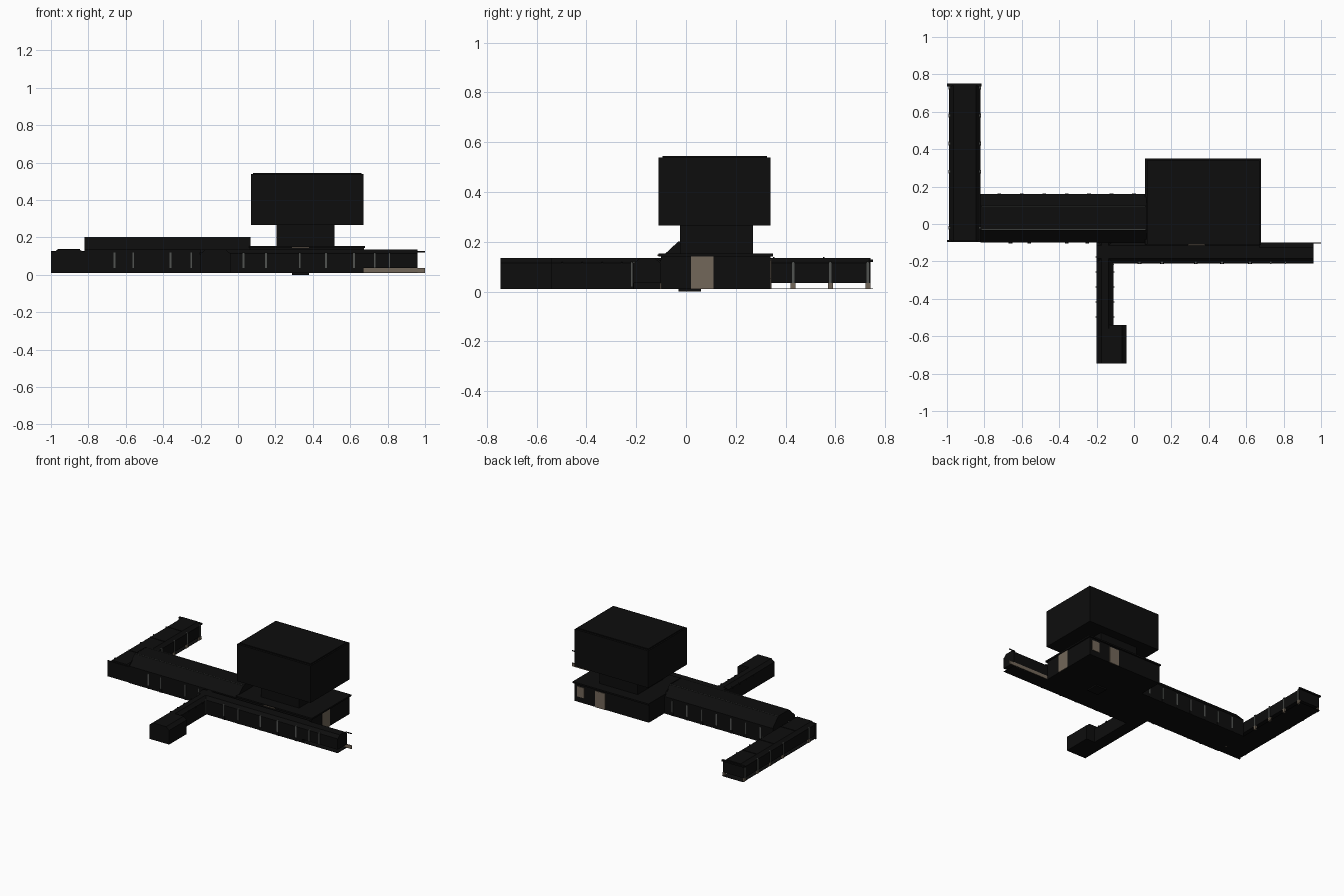
import bpy
import bmesh

cube = bpy.data.objects.get("Cube")
if cube:
    bpy.data.objects.remove(cube, do_unlink=True)


def material(name, rgb):
    m = bpy.data.materials.new(name)
    m.use_nodes = True
    m.diffuse_color = (*rgb, 1)
    m.node_tree.nodes["Principled BSDF"].inputs["Base Color"].default_value = (*rgb, 1)
    return m


black = material("black cladding", (0.004, 0.004, 0.004))
tan = material("tan panel", (0.17, 0.135, 0.1))
grey = material("grey metal", (0.08, 0.085, 0.08))


def finish(name, bm, mat):
    bmesh.ops.recalc_face_normals(bm, faces=bm.faces)
    me = bpy.data.meshes.new(name)
    bm.to_mesh(me)
    bm.free()
    me.materials.append(mat)
    ob = bpy.data.objects.new(name, me)
    bpy.context.collection.objects.link(ob)
    return ob


def box(name, x, y, z, mat=black):
    bm = bmesh.new()
    bmesh.ops.create_cube(bm, size=1)
    for v in bm.verts:
        v.co = [lim[0] if c < 0 else lim[1] for c, lim in zip(v.co, (x, y, z))]
    return finish(name, bm, mat)


def prism(name, profile, start, end, axis, mat=black):
    """Extrude a (side, height) profile along x or y."""
    bm = bmesh.new()
    put = (lambda a, u, z: (a, u, z)) if axis == "x" else (lambda a, u, z: (u, a, z))
    rings = [[bm.verts.new(put(a, u, z)) for u, z in profile] for a in (start, end)]
    bm.faces.new(rings[0])
    bm.faces.new(rings[1])
    n = len(profile)
    for i in range(n):
        j = (i + 1) % n
        bm.faces.new((rings[0][i], rings[0][j], rings[1][j], rings[1][i]))
    return finish(name, bm, mat)


FLOOR, SILL, EAVE, ROOF = 0.01, 0.035, 0.115, 0.135


def corridor(name, lo, hi, start, end, axis, bottom=FLOOR):
    profile = [(lo, bottom), (hi, bottom), (hi, EAVE), (hi - 0.01, EAVE + 0.006),
               (hi - 0.025, ROOF), (lo + 0.025, ROOF), (lo + 0.01, EAVE + 0.006), (lo, EAVE)]
    prism(name, profile, start, end, axis)


def post(name, x, y, axis, side):
    """Thin wall post with a tan foot; side is the outward direction."""
    for part, half, z, mat in (("foot", 0.01, (FLOOR, SILL), tan),
                               ("shaft", 0.005, (SILL, 0.12), grey)):
        along, out = (-half, half), sorted((-0.01 * side, 0.003 * side))
        dx, dy = (along, out) if axis == "x" else (out, along)
        if part == "foot" and axis == "x" and x < 0.67:
            mat = black
        box(f"{name}_{part}", (x + dx[0], x + dx[1]), (y + dy[0], y + dy[1]), z, mat)


# West wing, raised above a thin floor
corridor("west_wing", -0.99, -0.82, -0.09, 0.74, "y", SILL)
box("west_wing_floor", (-0.99, -0.82), (-0.09, 0.75), (FLOOR, FLOOR + 0.002))
box("west_wing_south_wall", (-1, -0.82), (-0.095, -0.085), (FLOOR, 0.125))
for y in (-0.02, 0.28, 0.43, 0.58, 0.73):
    post("west_wing_inner_post", -0.82, y, "y", 1)
    post("west_wing_outer_post", -0.99, y, "y", -1)
for y in (0.1, 0.35, 0.55):
    box("west_wing_roof_rib", (-0.965, -0.845), (y, y + 0.006), (ROOF, ROOF + 0.003))
box("west_wing_eave", (-1, -0.815), (0.735, 0.75), (0.118, 0.128))

# Central hall with a mansard roof
hall = [(-0.1, FLOOR), (0.16, FLOOR), (0.16, 0.135), (0.095, 0.2), (-0.03, 0.2), (-0.1, 0.135)]
prism("central_hall", hall, -0.82, 0.065, "x")
for x in (-0.82, 0.06):
    band = [(u, z + 0.002) for u, z in hall[2:]]
    prism("hall_roof_trim", band, x, x + 0.006, "x", black)
for y, z in ((-0.031, 0.2), (0.094, 0.2)):
    box("hall_ridge_trim", (-0.82, 0.065), (y, y + 0.003), (z, z + 0.002), grey)
for x in (-0.66, -0.56, -0.36, -0.25):
    post("hall_front_post", x, -0.1, "x", -1)
for i in range(7):
    post("hall_rear_post", -0.72 + i * 0.12, 0.16, "x", 1)

# Front corridor and its raised east end
corridor("front_corridor", -0.21, -0.09, -0.2, 0.67, "x")
corridor("east_corridor", -0.21, -0.1, 0.67, 0.96, "x", SILL)
box("east_corridor_floor", (0.67, 0.96), (-0.21, -0.1), (FLOOR, FLOOR + 0.002))
box("east_low_panel", (0.67, 1), (-0.105, -0.098), (FLOOR, SILL), tan)
box("east_eave_bar", (0.95, 1), (-0.105, -0.1), (0.12, 0.126))
for x in (0.03, 0.15, 0.33, 0.47, 0.62):
    post("corridor_post", x, -0.21, "x", -1)
for x in (0.73, 0.81):
    box("east_corridor_mullion", (x - 0.004, x + 0.004), (-0.213, -0.2), (SILL, 0.12), grey)

# South corridor with end room
corridor("south_corridor", -0.2, -0.11, -0.56, -0.1, "y")
corridor("south_room", -0.2, -0.04, -0.745, -0.54, "y")
for i in range(5):
    y = -0.5 + i * 0.08
    box("south_roof_rib", (-0.205, -0.105), (y, y + 0.006), (0.108, 0.118))
for y in (-0.55, -0.22):
    box("south_wall_strip", (-0.112, -0.108), (y, y + 0.006), (0.02, 0.12), grey)

# Tower base with ledge, door and window plates
box("tower_base", (0.065, 0.67), (-0.1, 0.34), (FLOOR, 0.145))
box("tower_ledge", (0.06, 0.68), (-0.11, 0.35), (0.142, 0.153))
box("east_door", (0.668, 0.674), (0.02, 0.11), (FLOOR, 0.15), tan)
box("rear_door", (0.42, 0.5), (0.338, 0.344), (FLOOR, 0.13), tan)
box("rear_window", (0.59, 0.65), (0.338, 0.344), (0.05, 0.125), tan)
box("front_grille", (0.29, 0.38), (-0.115, -0.108), (0.143, 0.149), tan)
box("footing", (0.29, 0.38), (-0.03, 0.06), (0, FLOOR))

# Tower neck, upper block and roof cap
box("tower_neck", (0.205, 0.515), (-0.025, 0.27), (0.15, 0.27))
box("tower_block", (0.07, 0.67), (-0.11, 0.34), (0.265, 0.538))
box("tower_cap", (0.08, 0.66), (-0.095, 0.325), (0.538, 0.545))
